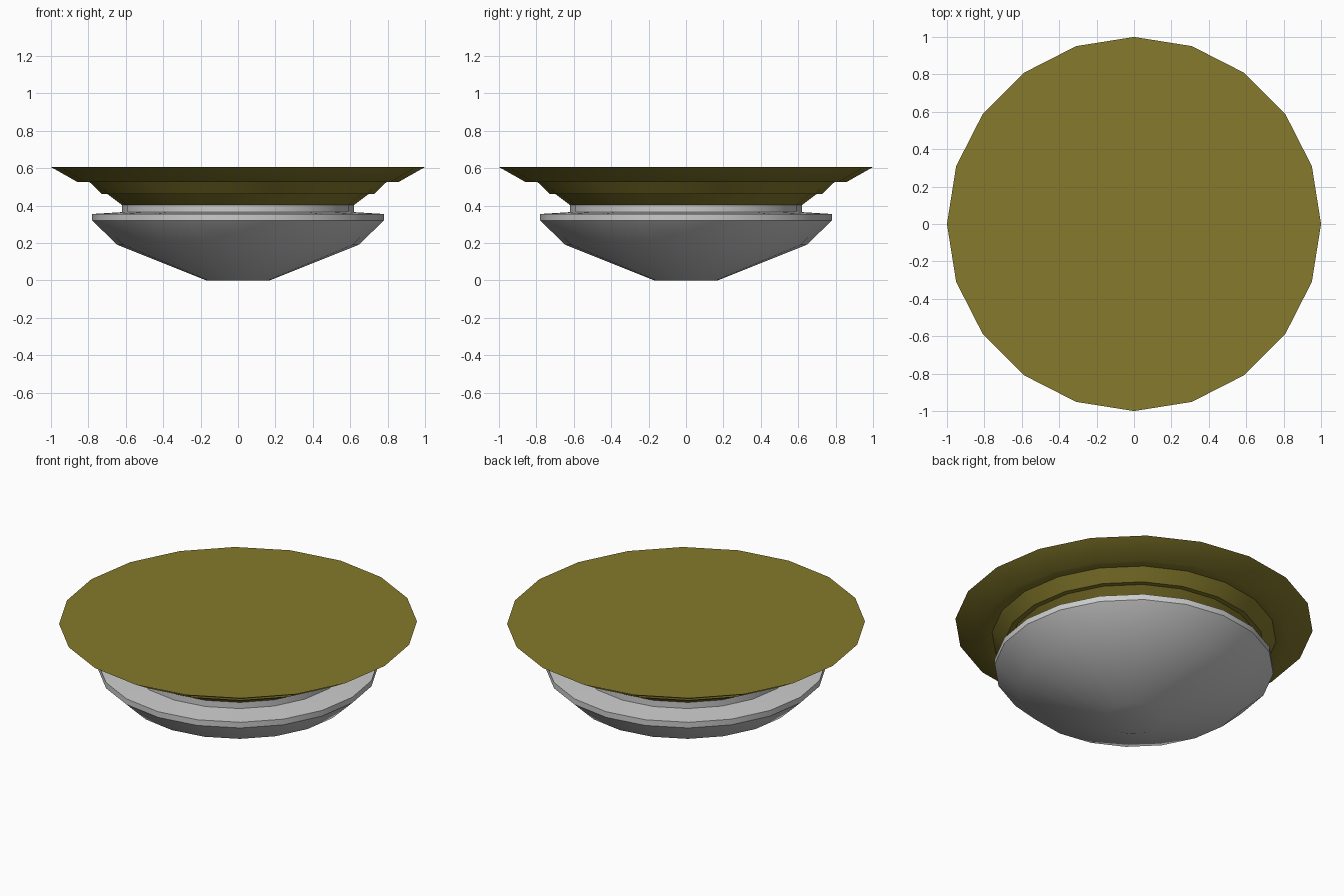
import bpy, bmesh, math

if "Cube" in bpy.data.objects:
    bpy.data.objects.remove(bpy.data.objects["Cube"])

SIDES = 20

def lathe(name, profile, color=None):
    """Revolve (radius, z) points, listed bottom to top, and cap both ends."""
    bm = bmesh.new()
    rings = []
    for r, z in profile:
        rings.append([bm.verts.new((r * math.cos(2 * math.pi * i / SIDES),
                                    r * math.sin(2 * math.pi * i / SIDES), z))
                      for i in range(SIDES)])
    for a, b in zip(rings, rings[1:]):
        for i in range(SIDES):
            j = (i + 1) % SIDES
            bm.faces.new((a[i], a[j], b[j], b[i]))
    bm.faces.new(rings[0][::-1])
    bm.faces.new(rings[-1])
    bmesh.ops.recalc_face_normals(bm, faces=bm.faces)
    mesh = bpy.data.meshes.new(name)
    bm.to_mesh(mesh)
    bm.free()
    obj = bpy.data.objects.new(name, mesh)
    bpy.context.collection.objects.link(obj)
    if color:
        mat = bpy.data.materials.new(name + "_color")
        mat.diffuse_color = color
        mat.use_nodes = True
        mat.node_tree.nodes["Principled BSDF"].inputs["Base Color"].default_value = mat.diffuse_color
        mesh.materials.append(mat)
    bpy.ops.object.select_all(action='DESELECT')
    obj.select_set(True)
    bpy.context.view_layer.objects.active = obj
    bpy.ops.object.shade_smooth_by_angle(angle=math.radians(30))
    return obj

# Grey bowl with flange and neck
lathe("lower_bowl", [(0.17, 0.0), (0.645, 0.19), (0.78, 0.32), (0.78, 0.355),
                     (0.62, 0.365), (0.62, 0.403)])

# Stepped gold dish with a flat top
lathe("upper_dish", [(0.62, 0.403), (0.70, 0.463), (0.73, 0.463), (0.795, 0.527),
                     (0.86, 0.527), (1.0, 0.606)], (0.235, 0.195, 0.025, 1))
